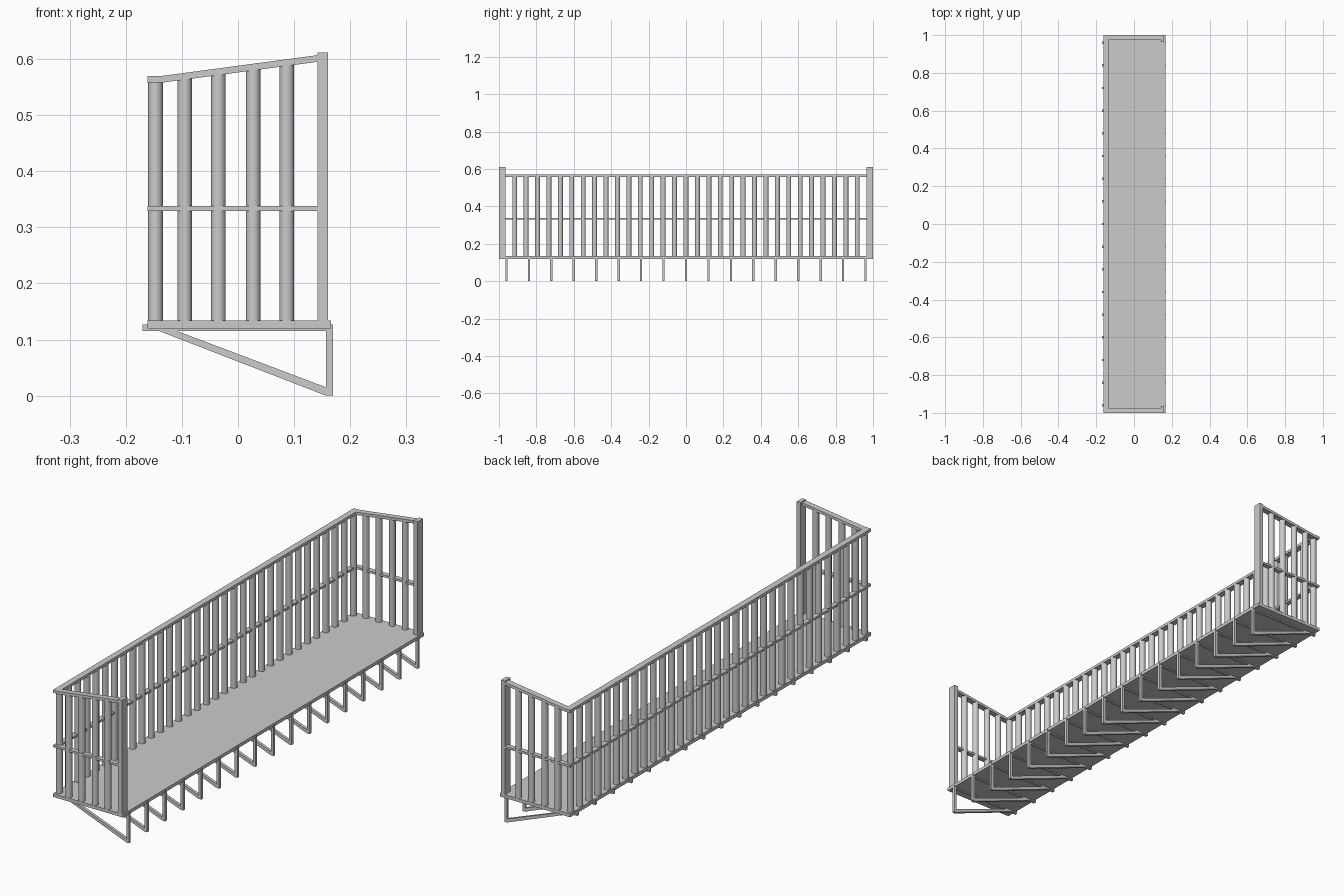
import bpy
import bmesh
from mathutils import Vector

cube = bpy.data.objects.get("Cube")
if cube:
    bpy.data.objects.remove(cube, do_unlink=True)

GREY = (0.6, 0.6, 0.6, 1.0)
metal = bpy.data.materials.new("light grey metal")
metal.use_nodes = True
metal.diffuse_color = GREY
metal.node_tree.nodes["Principled BSDF"].inputs["Base Color"].default_value = GREY


def finish(name, bm, smooth=False):
    """Turn a bmesh into a named, coloured object."""
    bmesh.ops.recalc_face_normals(bm, faces=bm.faces[:])
    for face in bm.faces:
        face.smooth = smooth and len(face.verts) == 4
    mesh = bpy.data.meshes.new(name)
    bm.to_mesh(mesh)
    bm.free()
    mesh.materials.append(metal)
    obj = bpy.data.objects.new(name, mesh)
    bpy.context.collection.objects.link(obj)
    return obj


def prism(bm, outline, y0, y1):
    """Extrude an (x, z) outline from y0 to y1."""
    face = bm.faces.new([bm.verts.new((x, y0, z)) for x, z in outline])
    out = bmesh.ops.extrude_face_region(bm, geom=[face])
    moved = [v for v in out["geom"] if isinstance(v, bmesh.types.BMVert)]
    bmesh.ops.translate(bm, verts=moved, vec=Vector((0, y1 - y0, 0)))


def box(bm, x0, x1, y0, y1, z0, z1):
    prism(bm, [(x0, z0), (x1, z0), (x1, z1), (x0, z1)], y0, y1)


def baluster(bm, x, y, top):
    out = bmesh.ops.create_cone(bm, cap_ends=True, segments=20, radius1=RADIUS,
                                radius2=RADIUS, depth=top - DECK_TOP)
    bmesh.ops.translate(bm, verts=out["verts"],
                        vec=Vector((x, y, (top + DECK_TOP) / 2)))


# Shared dimensions
BACK, RAIL_IN, POST_IN, POST_OUT = -0.161, -0.135, 0.142, 0.16
END, RAIL_END = 1.0, 0.975
DECK_TOP, RADIUS = 0.133, 0.013
RAIL_LOW, RAIL_HIGH, RISE = 0.558, 0.57, 0.037


def rail_underside(x):
    return RAIL_LOW + RISE * (x - RAIL_IN) / (POST_IN - RAIL_IN)


# Deck
bm = bmesh.new()
box(bm, BACK, 0.166, -END, END, 0.12, 0.134)
finish("deck", bm)

# Long rails
bm = bmesh.new()
box(bm, BACK, RAIL_IN, -END, END, RAIL_LOW, RAIL_HIGH)
finish("long_top_rail", bm)
bm = bmesh.new()
box(bm, BACK, -0.14, -END, END, 0.329, 0.338)
finish("long_middle_rail", bm)

# Long row of balusters
bm = bmesh.new()
COUNT = 33
for i in range(COUNT):
    baluster(bm, -0.147, -0.977 + 1.954 * i / (COUNT - 1), RAIL_LOW + 0.004)
finish("long_balusters", bm, smooth=True)

# End railings, mirrored front to back
for side, label in ((-1, "front"), (1, "back")):
    bm = bmesh.new()
    prism(bm, [(RAIL_IN, RAIL_LOW), (POST_IN, RAIL_LOW + RISE),
               (POST_IN, RAIL_HIGH + RISE), (RAIL_IN, RAIL_HIGH)],
          side * RAIL_END, side * END)
    finish(label + "_sloped_rail", bm)

    bm = bmesh.new()
    box(bm, -0.14, POST_IN, side * 0.979, side * END, 0.329, 0.338)
    finish(label + "_middle_rail", bm)

    bm = bmesh.new()
    box(bm, POST_IN, POST_OUT, side * 0.964, side * END, 0.13, 0.612)
    finish(label + "_post", bm)

    bm = bmesh.new()
    for x in (-0.095, -0.035, 0.027, 0.087):
        baluster(bm, x, side * 0.987, rail_underside(x) + 0.004)
    finish(label + "_balusters", bm, smooth=True)

# Triangular support brackets under the deck
bm = bmesh.new()
for i in range(17):
    y = -0.96 + 0.12 * i
    y0, y1 = y - 0.006, y + 0.006
    box(bm, -0.17, 0.169, y0, y1, 0.115, 0.127)
    box(bm, 0.157, 0.169, y0, y1, 0.0, 0.115)
    prism(bm, [(-0.14, 0.115), (0.157, 0.0), (0.157, 0.015), (-0.108, 0.115)], y0, y1)
finish("support_brackets", bm)
